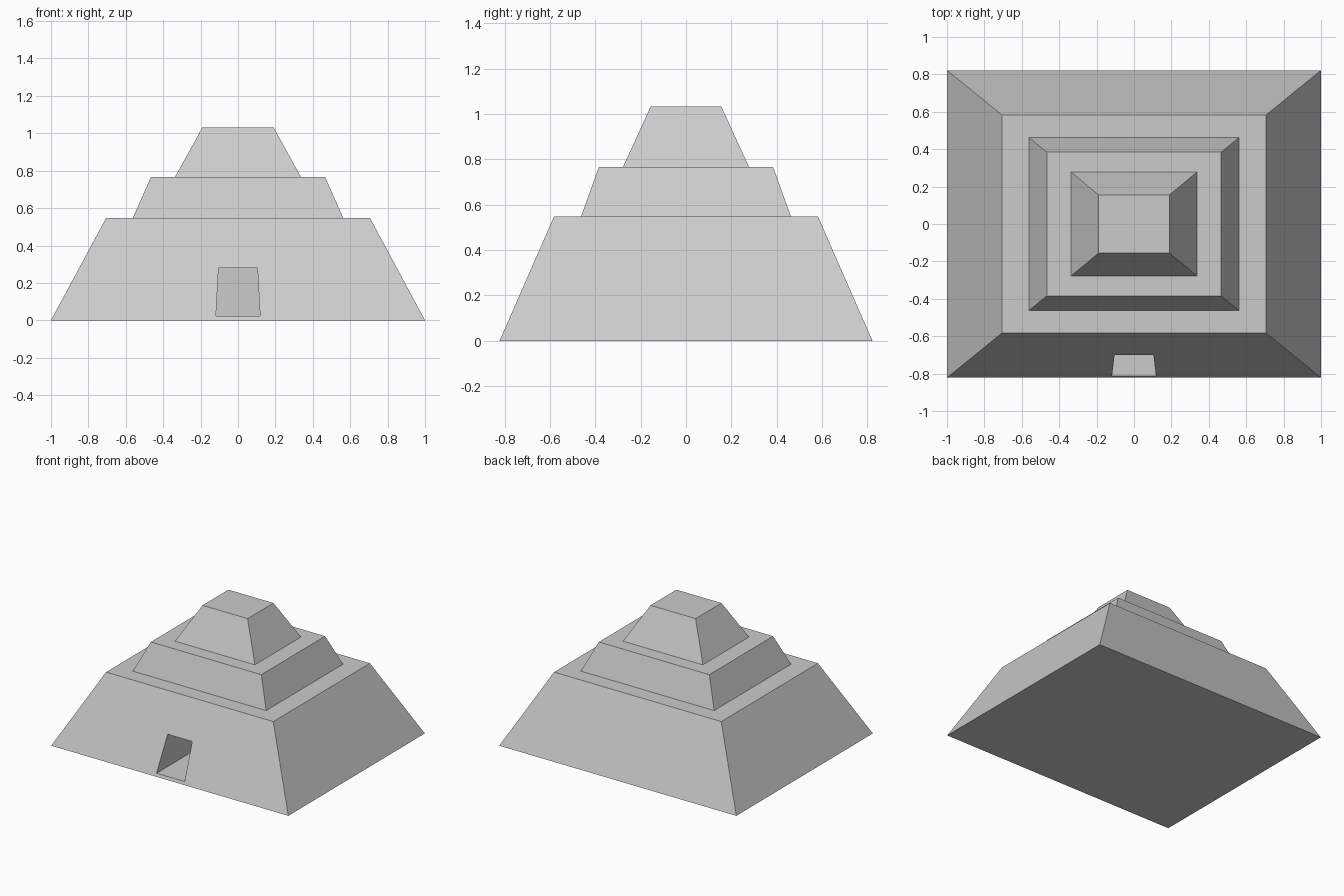
import bpy

if "Cube" in bpy.data.objects:
    bpy.data.objects.remove(bpy.data.objects["Cube"])

# Eight-corner solid from two four-point loops
def loft(name, lower, upper):
    mesh = bpy.data.meshes.new(name)
    sides = [(i, (i + 1) % 4, 4 + (i + 1) % 4, 4 + i) for i in range(4)]
    mesh.from_pydata(lower + upper, [], [(3, 2, 1, 0), (4, 5, 6, 7)] + sides)
    obj = bpy.data.objects.new(name, mesh)
    bpy.context.collection.objects.link(obj)
    return obj

def rect(x, y, z):
    return [(-x, -y, z), (x, -y, z), (x, y, z), (-x, y, z)]

def tier(name, z0, size0, z1, size1):
    return loft(name, rect(*size0, z0), rect(*size1, z1))

# Three sloped tiers
base = tier("base_tier", 0, (1.0, 0.822), 0.548, (0.705, 0.582))
tier("middle_tier", 0.548, (0.562, 0.463), 0.766, (0.466, 0.384))
tier("top_tier", 0.766, (0.337, 0.278), 1.032, (0.19, 0.156))

# Doorway passage: tapered opening cut deep into the front slope
def door(y):
    return [(-0.118, y, 0.022), (0.118, y, 0.022), (0.104, y, 0.28), (-0.104, y, 0.28)]

cutter = loft("doorway_cutter", door(-0.35), door(-1.0))
# loop order faces front, so flip to keep normals outward
cutter.data.flip_normals() if cutter.data.polygons[1].normal.y > 0 else None
cutter.hide_render = True
cutter.hide_set(True)
cutter.display_type = 'WIRE'

cut = base.modifiers.new("doorway", 'BOOLEAN')
cut.operation = 'DIFFERENCE'
cut.solver = 'EXACT'
cut.object = cutter
